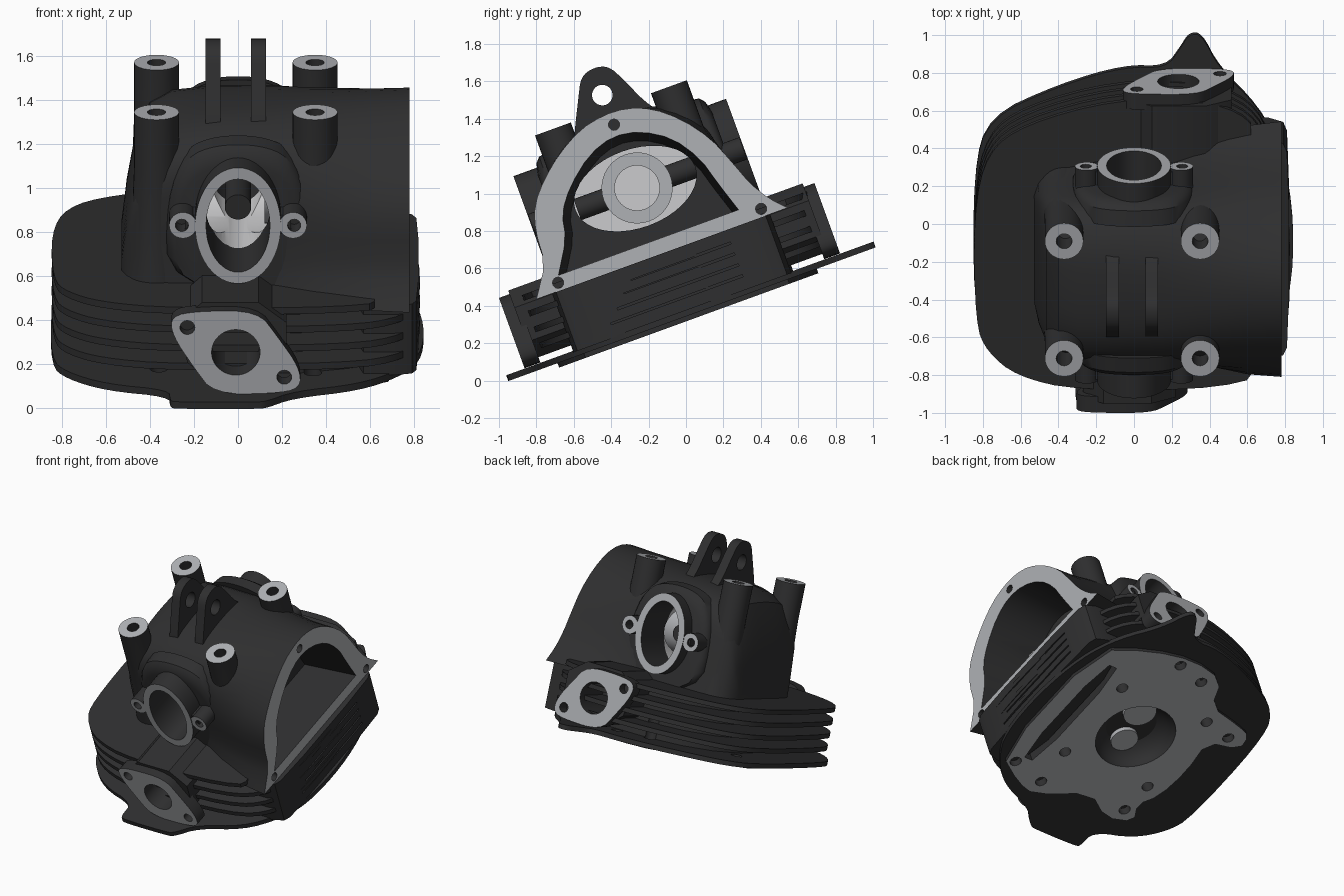
import bpy, bmesh, math
from mathutils import Matrix, Vector

if "Cube" in bpy.data.objects:
    bpy.data.objects.remove(bpy.data.objects["Cube"])

# Materials
MATS = []
for name, col in (("black_cast", (.028, .028, .029)), ("machined_grey", (.43, .44, .46)),
                  ("bright_steel", (.6, .6, .61))):
    m = bpy.data.materials.new(name)
    m.use_nodes = True
    m.diffuse_color = (*col, 1)
    m.node_tree.nodes["Principled BSDF"].inputs["Base Color"].default_value = (*col, 1)
    MATS.append(m)
BLACK, GREY, STEEL = range(3)
PARTS = []


def smooth(pts, rounds=2, closed=True):
    """Corner-cutting round-off of an outline."""
    for _ in range(rounds):
        out = [] if closed else [pts[0]]
        for i in range(len(pts) if closed else len(pts) - 1):
            a, b = Vector(pts[i]), Vector(pts[(i + 1) % len(pts)])
            out += [a.lerp(b, .25), a.lerp(b, .75)]
        pts = out if closed else out + [pts[-1]]
    return [tuple(p) for p in pts]


def ellipse(cx, cy, rx, ry=None, n=40):
    ry = ry or rx
    return [(cx + rx * math.cos(i * math.tau / n), cy + ry * math.sin(i * math.tau / n)) for i in range(n)]


def loft(name, rings, mat=BLACK, keep=True):
    bm = bmesh.new()
    loops = [[bm.verts.new(p) for p in r] for r in rings]
    for a, b in zip(loops, loops[1:]):
        for i in range(len(a)):
            j = (i + 1) % len(a)
            bm.faces.new((a[i], a[j], b[j], b[i]))
    bm.faces.new(loops[0])
    bm.faces.new(loops[-1])
    bmesh.ops.recalc_face_normals(bm, faces=bm.faces)
    me = bpy.data.meshes.new(name)
    for f in bm.faces:
        f.material_index = mat
    bm.to_mesh(me)
    bm.free()
    for m in MATS:
        me.materials.append(m)
    ob = bpy.data.objects.new(name, me)
    bpy.context.collection.objects.link(ob)
    if keep:
        PARTS.append(ob)
    return ob


def prism(name, pts, axis, a, b, mat=BLACK, keep=True):
    place = {"x": lambda p, t: (t, *p), "y": lambda p, t: (p[0], t, p[1]), "z": lambda p, t: (*p, t)}[axis]
    return loft(name, [[place(p, t) for p in pts] for t in (a, b)], mat, keep)


def cut(targets, cutter):
    for ob in targets:
        mod = ob.modifiers.new("cut", "BOOLEAN")
        mod.operation, mod.solver, mod.object = "DIFFERENCE", "EXACT", cutter
        bpy.context.view_layer.objects.active = ob
        bpy.ops.object.modifier_apply(modifier=mod.name)
    bpy.data.objects.remove(cutter)


def bore(targets, pts, axis, a, b, mat=BLACK):
    cut(targets, prism("cutter", pts, axis, a, b, mat, False))


def paint(ob, axis, value, mat=GREY):
    """Colour the flat faces lying on one plane."""
    for f in ob.data.polygons:
        if abs(f.center[axis] - value) < .004 and abs(f.normal[axis]) > .95:
            f.material_index = mat


# Cooling fins, core and base plate
fin = smooth([(-.84, -.42), (-.85, .2), (-.78, .54), (-.58, .7), (-.1, .84), (.35, .84), (.62, .74), (.74, .5),
              (.82, .2), (.83, -.4), (.76, -.66), (.5, -.79), (-.3, -.8), (-.62, -.72), (-.78, -.58)])
for i in range(4):
    w = .08 + i * .09
    prism(f"cooling_fin_{i + 1}", [(min(x, .62), u) for x, u in fin] if i > 2 else fin, "z", w, w + .032)
core = prism("core_block", smooth([(-.55, -.6), (-.55, .6), (.76, .62), (.76, -.66)]), "z", -.01, .37)
side_wall = prism("side_wall", smooth([(.5, -.64), (.5, .6), (.78, .6), (.82, .5), (.82, -.55), (.78, -.64)], 1),
                  "z", 0, .335)
for i in range(4):
    a, w = -.4 + i * .06, .07 + i * .062
    bore([side_wall], [(a, w), (.35, w), (.35, w + .012), (a, w + .012)], "x", .805, .9)
base = prism("base_plate", smooth([
    (-.85, -.45), (-.85, .3), (-.77, .6), (-.4, .78), (-.05, .89), (.17, .88), (.25, 1.0), (.29, 1.07), (.36, 1.07),
    (.45, .88), (.66, .66), (.79, .4), (.85, 0), (.83, -.4), (.73, -.6), (.55, -.78), (.25, -.88), (.13, -1.01),
    (.08, -1.02), (-.28, -1.02), (-.31, -1.0), (-.31, -.86), (-.6, -.78), (-.78, -.62)], 2), "z", -.025, .008)

# Sealing deck underneath, with chamber, chain slot and bolt holes
deck = prism("sealing_deck", smooth([
    (.75, -.55), (.75, .53), (.4, .69), (.07, .75), (-.22, .69), (-.31, .46), (-.6, .4), (-.72, .36), (-.74, .23),
    (-.49, .18), (-.53, -.1), (-.5, -.37), (-.41, -.5), (-.49, -.64), (-.28, -.7), (-.05, -.56), (.31, -.75),
    (.48, -.71)], 1), "z", -.05, .005)
paint(deck, 2, -.05)
under = [deck, base, core]
bpy.ops.mesh.primitive_uv_sphere_add(segments=40, ring_count=20, radius=.28, location=(0, 0, -.05))
bowl = bpy.context.object
bowl.scale.z = .6
cut(under, bowl)
bore(under, smooth([(.49, -.5), (.49, .45), (.62, .45), (.62, -.5)], 1), "z", -.1, .2)
for x, u in ((-.37, -.335), (-.37, .33), (.36, -.335), (.37, .32), (.13, .67), (-.1, .61), (-.6, .28), (-.36, -.58),
             (.34, -.63), (.62, -.56)):
    bore(under, ellipse(x, u, .04, n=16), "z", -.1, .15)
for side, r in ((1, .115), (-1, .095)):
    prism("valve_head", ellipse(.03 * side, .125 * side, r), "z", .05, .13, GREY)

# Four bolt posts
posts = []
for x in (-.37, .35):
    for u in (-.335, .325):
        post = loft("bolt_post", [[(*p, w) for p in ellipse(x, u, r, n=32)]
                                  for w, r in ((.36, .135), (.55, .115), (.9, .102), (1.16, .102))])
        paint(post, 2, 1.16)
        bore([post], ellipse(x, u, .042, n=20), "z", .8, 1.3)
        posts.append(post)

# Cam housing: boxy tower blending into a wide arched side mouth
box_half = [(-.47, .335), (-.46, .47), (-.455, .63), (-.45, .78), (-.44, .92), (-.38, 1.03), (-.23, 1.095), (-.08, 1.11)]
box = smooth(box_half + [(-u, w) for u, w in reversed(box_half)], 1, False)
arch = smooth([(-.73, .335), (-.62, .5), (-.61, .69), (-.565, .82), (-.47, .93), (-.35, 1.03), (-.2, 1.115),
               (-.06, 1.145), (.07, 1.14), (.2, 1.09), (.33, .98), (.44, .83), (.5, .68), (.555, .53), (.62, .42),
               (.7, .335)], 1, False)
SECTIONS = ((-.53, 0, .65, .12), (-.505, 0, .8, .4), (-.465, 0, .9, .7), (-.4, 0, .96, .89), (-.3, 0, 1, .96),
            (-.1, 0, 1, .99), (.15, .1, 1, .995), (.35, .5, 1, .99), (.6, .9, 1, .985), (.78, 1, 1, .99))
rings = []
for x, mix, su, sw in SECTIONS:
    mid = [Vector(a).lerp(Vector(b), mix) for a, b in zip(box, arch)]
    rings.append([(x, p.x * su, .335 + (p.y - .335) * sw) for p in mid])
housing = loft("cam_housing", rings)
paint(housing, 0, .78)
mouth = smooth([(-.575, .415), (-.47, .585), (-.445, .72), (-.355, .84), (-.2, .965), (-.05, 1.015), (.1, .99),
                (.25, .895), (.35, .745), (.395, .585), (.45, .415)], 1, False)
hollow = [housing] + posts
cut(hollow, loft("cutter", [[(x, u * s, .415 + (w - .415) * s) for u, w in mouth]
                            for x, s in ((.38, .92), (.785, 1), (.9, 1))], BLACK, False))
bore(hollow, ellipse(-.03, .71, .34, .21), "x", -.24, .45, STEEL)
for u, w in ((-.02, 1.07), (.565, .378), (-.59, .378)):
    bore([housing], ellipse(u, w, .03, n=16), "x", .6, .9)

# Oval valve ports front and back, each with a swollen boss and two screw ears
oval = ellipse(0, .715, .145, .225, 48)
boss = smooth([(-.33, .36), (-.33, .8), (-.24, 1.0), (-.1, 1.06), (.1, 1.06), (.24, 1.0), (.33, .8), (.33, .36)])
bore([housing], oval, "y", -.3, .3, STEEL)
for side, label, face in ((-1, "front", -.62), (1, "back", .59)):
    ring = prism(f"{label}_port_ring", ellipse(0, .715, .195, .28, 48), "y", .38 * side, face)
    paint(ring, 1, face)
    swell = loft(f"{label}_port_boss", [[(x * s, t * side, .36 + (w - .36) * s) for x, w in boss]
                                        for t, s in ((.37, 1), (.455, .98), (.48, .94), (.495, .86))])
    bore([housing, ring, swell], oval, "y", .295 * side, .8 * side)
    for sx in (-1, 1):
        lip = face - .004 * side
        ear = prism(f"{label}_port_ear", ellipse(sx * .25, .715, .063, n=24), "y", .44 * side, lip)
        paint(ear, 1, lip)
        bore([ear], ellipse(sx * .255, .715, .03, n=16), "y", face - .1 * side, face + .1 * side)
        prism(f"{label}_ear_web", [(sx * .15, .665), (sx * .24, .675), (sx * .24, .755), (sx * .15, .765)],
              "y", .44 * side, face - .02 * side)

# Rocker shaft and cam bearing inside
prism("rocker_shaft", ellipse(0, .71, .06, n=24), "y", -.36, .33)
bearing = prism("cam_bearing", ellipse(-.02, .71, .19), "x", .12, .24, GREY)
bore([bearing], ellipse(-.02, .71, .12), "x", .16, .4, STEEL)

# Twin mounting lugs on top
lug_shape = smooth([(-.26, .95), (-.26, 1.04), (-.22, 1.13), (-.15, 1.27), (-.1, 1.37), (-.02, 1.395), (.06, 1.375),
                    (.11, 1.28), (.18, 1.12), (.25, 1.04), (.25, .95)], 2)
for x in (-.148, .06):
    lug = prism("mounting_lug", lug_shape, "x", x, x + .068)
    bore([lug], ellipse(-.025, 1.24, .055, n=28), "x", x - .1, x + .2)

# Diamond pipe flanges front and back, each on a blocky neck
for label, cx, side, face, right in (("front", -.01, -1, -.915, .23), ("back", .235, 1, .88, .28)):
    diamond = smooth([(cx - .295, .385), (cx - .17, .41), (cx + .1, .41), (cx + .19, .285), (cx + .29, .135),
                      (cx + .295, .035), (cx + .17, .01), (cx - .1, .01), (cx - .19, .135), (cx - .29, .295)], 2)
    flange = prism(f"{label}_pipe_flange", diamond, "y", face - .09 * side, face)
    paint(flange, 1, face)
    neck = prism(f"{label}_pipe_neck", smooth([(cx - .28, .43), (cx + right, .43), (cx + right, .04),
                                               (cx - .2, .04)], 1), "y", .5 * side, face - .06 * side)
    bore([flange, neck], ellipse(cx, .21, .11), "y", face - .28 * side, face + .1 * side)
    for s in (-1, 1):
        bore([flange], ellipse(cx + s * .22, .21 - s * .12, .034, n=16), "y", face - .15 * side, face + .1 * side)

# Tilt everything to its resting angle and shade
tilt = Matrix.Translation((0, 0, .37)) @ Matrix.Rotation(math.radians(20), 4, "X")
bpy.ops.object.select_all(action="DESELECT")
for ob in PARTS:
    ob.data.transform(tilt)
    ob.select_set(True)
bpy.context.view_layer.objects.active = PARTS[0]
bpy.ops.object.shade_smooth_by_angle(angle=math.radians(35))
